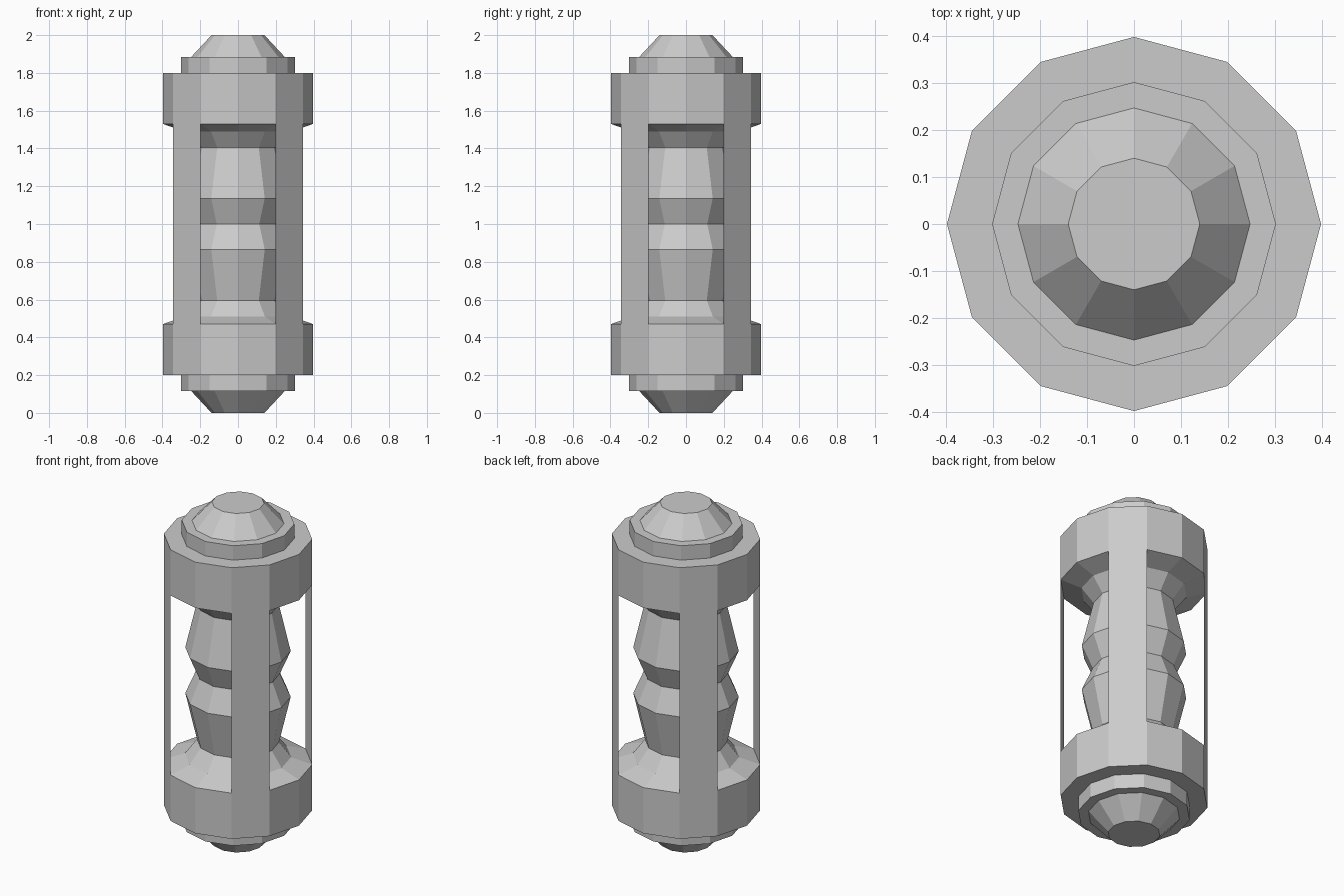
import bpy, bmesh
from math import sin, cos, pi, radians

if "Cube" in bpy.data.objects:
    bpy.data.objects.remove(bpy.data.objects["Cube"])

SIDES = 12
R = 0.398


def make_object(name, bm):
    bmesh.ops.recalc_face_normals(bm, faces=bm.faces)
    me = bpy.data.meshes.new(name)
    bm.to_mesh(me)
    bm.free()
    ob = bpy.data.objects.new(name, me)
    bpy.context.collection.objects.link(ob)
    return ob


def lathe(name, profile, cap_last=False):
    """Turn (radius, z) points into a faceted shell around z."""
    bm = bmesh.new()
    rings = [[bm.verts.new((r * cos(2 * pi * i / SIDES), r * sin(2 * pi * i / SIDES), z))
              for i in range(SIDES)] for r, z in profile]
    for a, b in zip(rings, rings[1:]):
        for i in range(SIDES):
            j = (i + 1) % SIDES
            bm.faces.new((a[i], a[j], b[j], b[i]))
    if cap_last:
        bm.faces.new(rings[-1])
    # open shells: orient outward from the profile winding (bottom to top)
    return make_object(name, bm)


# Double-bulged central core
lathe("core", [(0.22, 0.595), (0.283, 0.865), (0.225, 1.0), (0.283, 1.135), (0.22, 1.405)])

# End housings: sloped collar, wide ring, step, and bevelled tip
housing = [(0.22, 1.405), (0.285, 1.49), (R, 1.53), (R, 1.8),
           (0.302, 1.8), (0.302, 1.885), (0.247, 1.885), (0.14, 2.0)]
lathe("top_housing", housing, cap_last=True)
lathe("bottom_housing", [(r, 2 - z) for r, z in housing], cap_last=True)

# Four thin diagonal struts, flush with the ring facets
for k in range(4):
    bm = bmesh.new()
    a0, a1 = radians(30 + 90 * k), radians(60 + 90 * k)
    corners = [(a0, 0.47), (a1, 0.47), (a1, 1.53), (a0, 1.53)]
    bm.faces.new([bm.verts.new((R * cos(a), R * sin(a), z)) for a, z in corners])
    bm.normal_update()
    me = bpy.data.meshes.new(f"strut_{k + 1}")
    bm.to_mesh(me)
    bm.free()
    bpy.context.collection.objects.link(bpy.data.objects.new(f"strut_{k + 1}", me))
